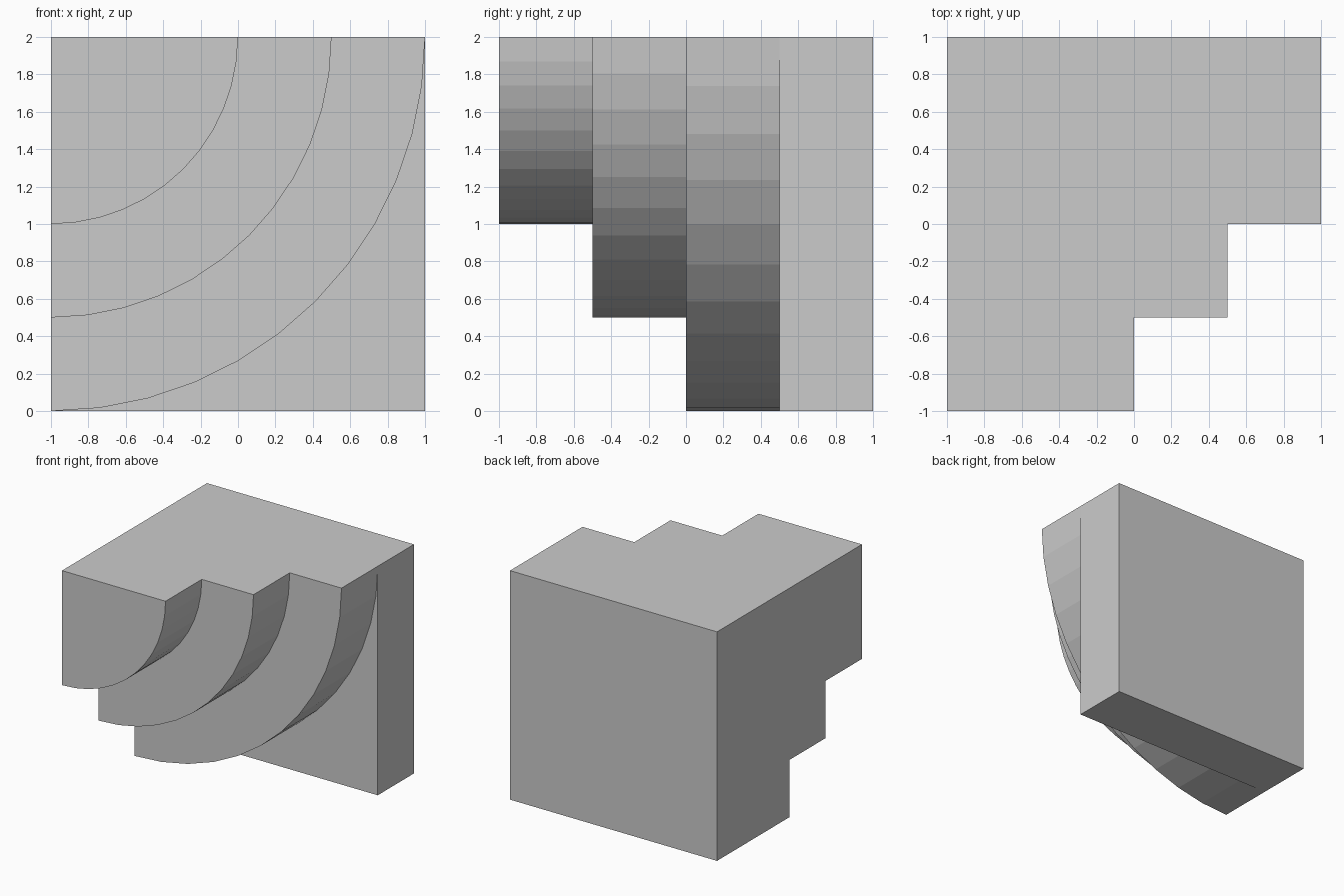
import bpy, bmesh, math

if "Cube" in bpy.data.objects:
    bpy.data.objects.remove(bpy.data.objects["Cube"])

SEGMENTS = 12
CORNER_X, CORNER_Z = -1.0, 2.0   # shared centre of all quarter circles

# Outline stations from front to back: (radius, y, square outline?)
STATIONS = [
    (1.0, -1.0, False), (1.0, -0.5, False),
    (1.5, -0.5, False), (1.5, 0.0, False),
    (2.0, 0.0, False), (2.0, 0.5, False),
    (2.0, 0.5, True), (2.0, 1.0, True),
]


def outline(bm, radius, y, square):
    """Quarter outline from the top edge round to the left edge."""
    verts = []
    for i in range(SEGMENTS + 1):
        a = math.pi / 2 * i / SEGMENTS
        c, s = math.cos(a), math.sin(a)
        r = radius / max(c, s) if square else radius
        verts.append(bm.verts.new((CORNER_X + r * c, y, CORNER_Z - r * s)))
    return verts


bm = bmesh.new()
rings = [outline(bm, *station) for station in STATIONS]

# Curved risers, flat step fronts and the square slab sides
for a, b in zip(rings, rings[1:]):
    for i in range(SEGMENTS):
        bm.faces.new((a[i], a[i + 1], b[i + 1], b[i]))

# Front, back, top and left faces all meet at the straight corner edge
front = bm.verts.new((CORNER_X, -1.0, CORNER_Z))
back = bm.verts.new((CORNER_X, 1.0, CORNER_Z))
bm.faces.new([front] + rings[0])
bm.faces.new([back] + rings[-1])
for side in (0, -1):
    bm.faces.new([front] + [r[side] for r in rings if r is not rings[6]] + [back])

# Weld coincident points and merge coplanar faces
bmesh.ops.remove_doubles(bm, verts=bm.verts[:], dist=1e-4)
bmesh.ops.dissolve_limit(bm, angle_limit=math.radians(1),
                         verts=bm.verts[:], edges=bm.edges[:])
bmesh.ops.recalc_face_normals(bm, faces=bm.faces[:])

mesh = bpy.data.meshes.new("stepped_quarter_arch")
bm.to_mesh(mesh)
bm.free()
obj = bpy.data.objects.new("stepped_quarter_arch", mesh)
bpy.context.collection.objects.link(obj)
